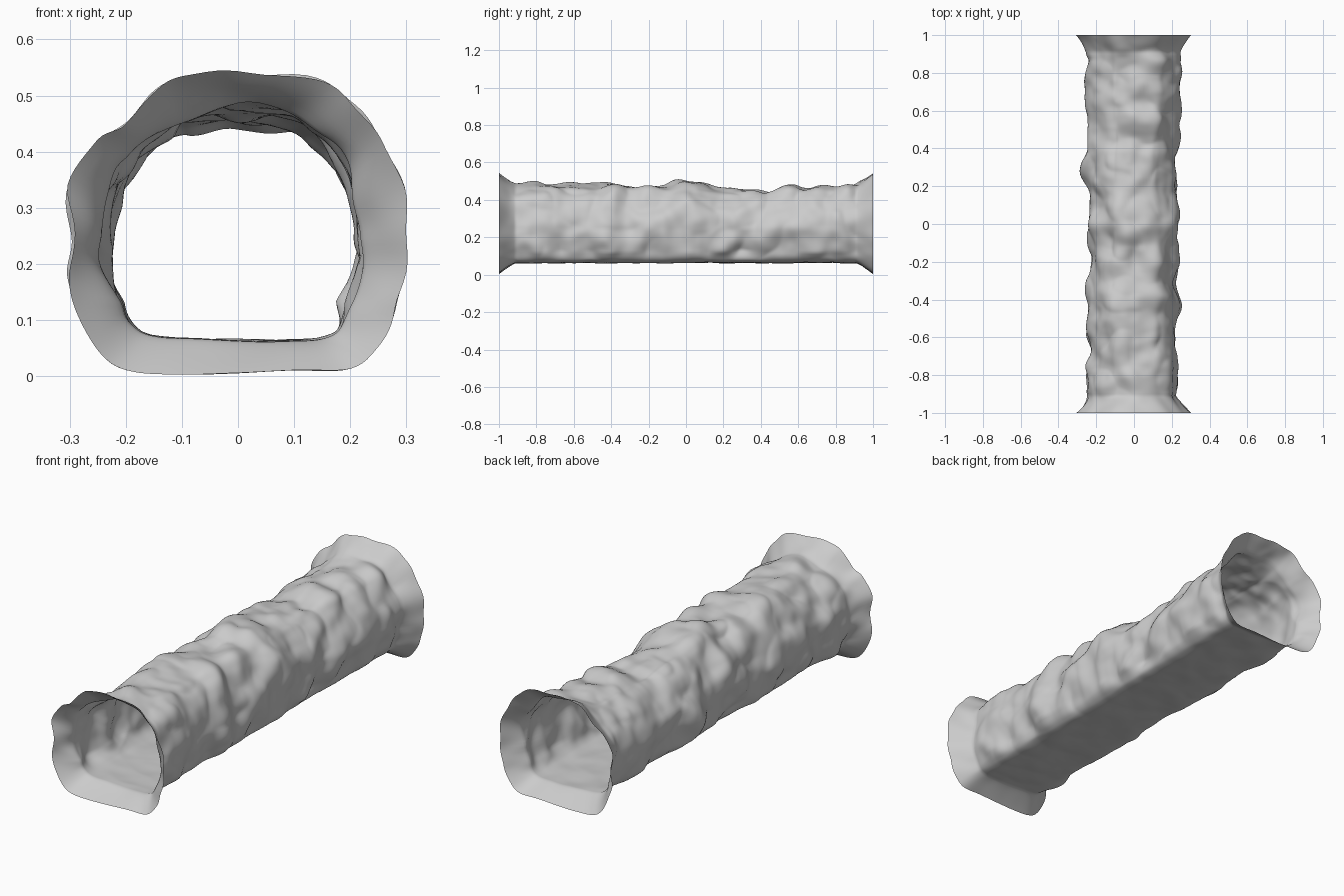
import bpy, bmesh, math
from mathutils import Vector, noise

if "Cube" in bpy.data.objects:
    bpy.data.objects.remove(bpy.data.objects["Cube"])

# Matching cross-sections (x, z): flared mouth and tunnel body, counter-clockwise from floor centre
MOUTH = [(0, .005), (.1, .01), (.2, .013), (.25, .055), (.28, .12), (.304, .22), (.301, .32),
         (.253, .42), (.2, .49), (.14, .53), (0, .541), (-.1, .535), (-.15, .51), (-.2, .45),
         (-.25, .42), (-.304, .34), (-.292, .24), (-.304, .17), (-.28, .1), (-.24, .035),
         (-.19, .008), (-.1, .003)]
HALF = [(0, .063), (.08, .063), (.15, .066), (.186, .085), (.207, .135), (.226, .22), (.222, .29),
        (.193, .365), (.152, .425), (.1, .463)]
BODY = HALF + [(0, .477), (-.08, .468), (-.12, .452), (-.16, .415), (-.197, .36), (-.232, .30),
               (-.24, .22), (-.227, .15), (-.207, .105), (-.18, .08), (-.145, .068), (-.08, .064)]

# Slow drift along the length (y, offset) of the crown, right wall and left wall
CROWN = [(-1, .003), (-.4, .015), (-.25, -.015), (-.12, -.01), (0, .022), (.2, -.018),
         (.45, -.02), (.6, -.01), (1, .01)]
RIGHT = [(-1, -.005), (-.8, .004), (-.6, -.012), (-.42, .018), (-.3, -.01), (-.1, .012),
         (.1, .014), (.3, -.008), (.6, .026), (.8, .018), (1, .005)]
LEFT = [(-1, -.005), (-.8, .02), (-.65, -.005), (-.4, .01), (-.2, -.005), (.15, 0), (.3, .03),
        (.45, .003), (.65, .022), (.8, .005), (1, -.005)]

AROUND, ALONG = 132, 200


def closed_curve(points, count):
    """Smooth closed curve through the points."""
    n, out = len(points), []
    for k in range(count):
        t = k / count * n
        i, f = int(t), t - int(t)
        a, b, c, d = (Vector(points[(i + j) % n]) for j in (-1, 0, 1, 2))
        out.append(.5 * (2 * b + (c - a) * f + (2 * a - 5 * b + 4 * c - d) * f * f
                         + (3 * b - a - 3 * c + d) * f ** 3))
    return out


def drift(table, y):
    for (y0, a), (y1, b) in zip(table, table[1:]):
        if y <= y1:
            f = (y - y0) / (y1 - y0)
            return a + (b - a) * f * f * (3 - 2 * f)
    return table[-1][1]


def rock(p):
    """Rounded lumps with a little finer roughness."""
    return .028 * noise.noise(p * 8 + Vector((3, 7, 1))) \
        + .022 * (abs(noise.noise(p * 6.5)) - .2) + .006 * noise.noise(p * 16)


mouth, body = closed_curve(MOUTH, AROUND), closed_curve(BODY, AROUND)
normals = []
for k in range(AROUND):
    t = body[(k + 1) % AROUND] - body[k - 1]
    normals.append(Vector((t.y, -t.x)).normalized())

# Rock tunnel: one open skin, swept along y
bm = bmesh.new()
rings = []
for j in range(ALONG + 1):
    y = -1 + 2 * j / ALONG
    s = max(0, (abs(y) - .91) / .09)
    flare = s ** 1.2                                     # mouths open in a soft curve
    ring = []
    for k in range(AROUND):
        b, n = body[k], normals[k]
        rough = min(1, max(.2, (b.y - .065) / .06))      # floor stays nearly flat
        push = rock(Vector((b.x, y, b.y))) * rough
        up = max(0, n.y)
        side = max(0, abs(n.x) - .2) * rough
        push += up * drift(CROWN, y) + side * drift(RIGHT if n.x > 0 else LEFT, y)
        chip = .01 * rough * noise.noise(Vector((b.x * 14, y, b.y * 14)))
        p = (b + n * push).lerp(mouth[k] + n * (chip - .001 * rough), flare)
        ring.append(bm.verts.new((p.x, y, p.y)))
    rings.append(ring)
for r0, r1 in zip(rings, rings[1:]):
    for k in range(AROUND):
        m = (k + 1) % AROUND
        bm.faces.new((r0[k], r0[m], r1[m], r1[k])).smooth = True
bm.normal_update()

mesh = bpy.data.meshes.new("rock_tunnel")
bm.to_mesh(mesh)
bm.free()
stone = bpy.data.materials.new("grey stone")
stone.diffuse_color = (.6, .6, .6, 1)
stone.use_nodes = True
stone.node_tree.nodes["Principled BSDF"].inputs["Base Color"].default_value = stone.diffuse_color
mesh.materials.append(stone)
tunnel = bpy.data.objects.new("rock_tunnel", mesh)
bpy.context.collection.objects.link(tunnel)
